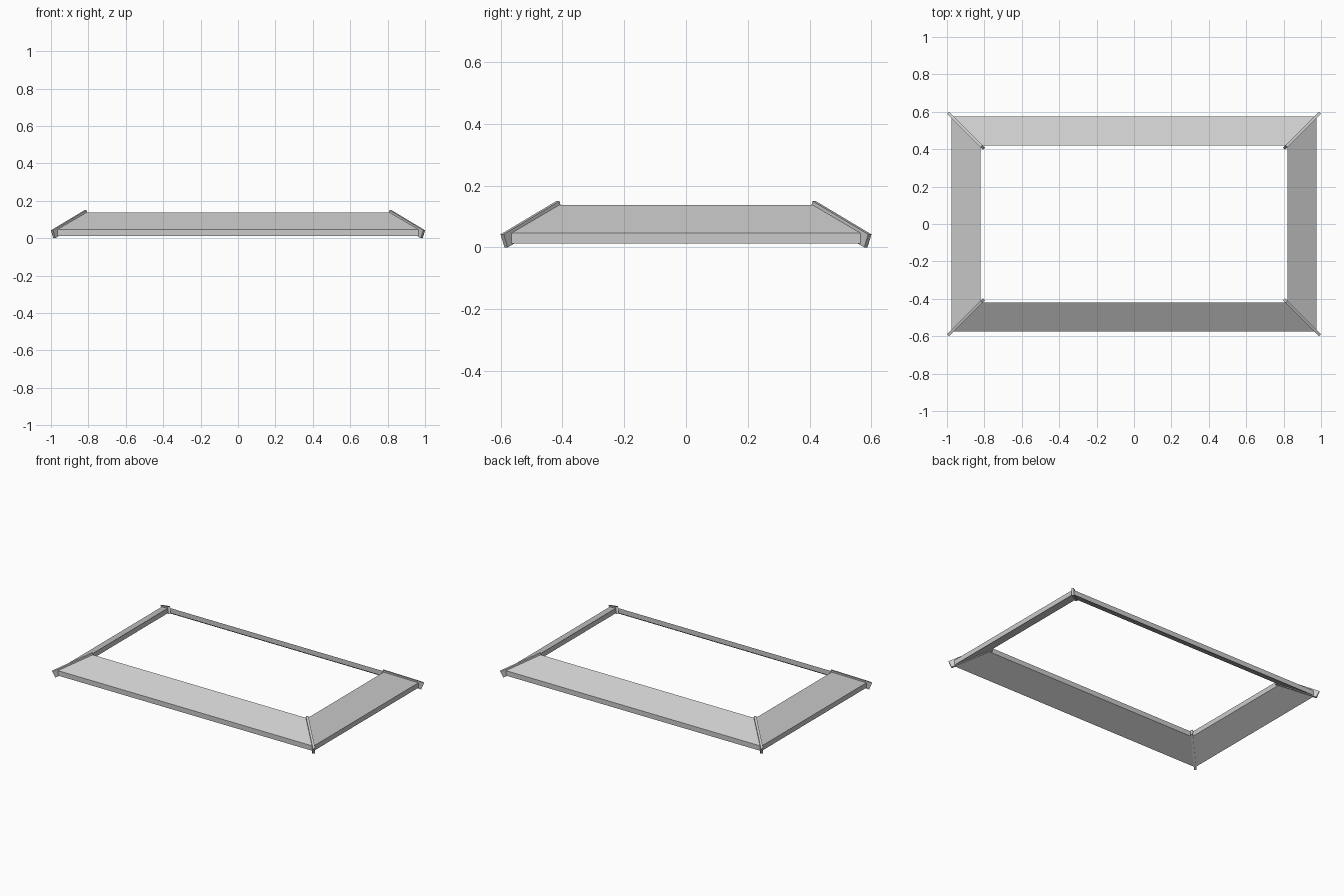
import bpy
import bmesh
from mathutils import Vector

cube = bpy.data.objects.get("Cube")
if cube:
    bpy.data.objects.remove(cube, do_unlink=True)

grey = bpy.data.materials.new("light grey")
grey.use_nodes = True
colour = (0.6, 0.6, 0.6, 1)
grey.diffuse_color = colour
grey.node_tree.nodes["Principled BSDF"].inputs["Base Color"].default_value = colour


def make_prism(name, start, end):
    """Join two matching four-sided sections into a flat-faced solid."""
    bm = bmesh.new()
    a = [bm.verts.new(p) for p in start]
    b = [bm.verts.new(p) for p in end]
    bm.faces.new(a)
    bm.faces.new(b)
    for i in range(4):
        j = (i + 1) % 4
        bm.faces.new((a[i], a[j], b[j], b[i]))
    bmesh.ops.recalc_face_normals(bm, faces=bm.faces)
    mesh = bpy.data.meshes.new(name)
    bm.to_mesh(mesh)
    bm.free()
    mesh.materials.append(grey)
    bpy.context.collection.objects.link(bpy.data.objects.new(name, mesh))


# Sloped panels, mitred at the corners: (inset from outer edge, height)
HALF_X, HALF_Y = 0.975, 0.575
section = [(0, 0.013), (0, 0.047), (0.155, 0.138), (0.155, 0.104)]


def corner(sx, sy):
    return [(sx * (HALF_X - d), sy * (HALF_Y - d), z) for d, z in section]


make_prism("front_panel", corner(-1, -1), corner(1, -1))
make_prism("back_panel", corner(-1, 1), corner(1, 1))
make_prism("left_panel", corner(1, -1), corner(1, 1))
make_prism("right_panel", corner(-1, -1), corner(-1, 1))

# Square-ended hip boards along the four corner seams
WIDTH, DEPTH = 0.015, 0.046
for side, sx in (("left", 1), ("right", -1)):
    for end, sy in (("front", -1), ("back", 1)):
        low = Vector((sx * 0.995, sy * 0.595, 0.0425))
        high = Vector((sx * 0.815, sy * 0.415, 0.15))
        along = (high - low).normalized()
        across = along.cross(Vector((0, 0, 1))).normalized()
        down = across.cross(along).normalized() * -DEPTH
        half = across * WIDTH / 2
        offsets = (half, -half, down - half, down + half)
        make_prism(f"{end}_{side}_hip_board",
                   [low + o for o in offsets], [high + o for o in offsets])
